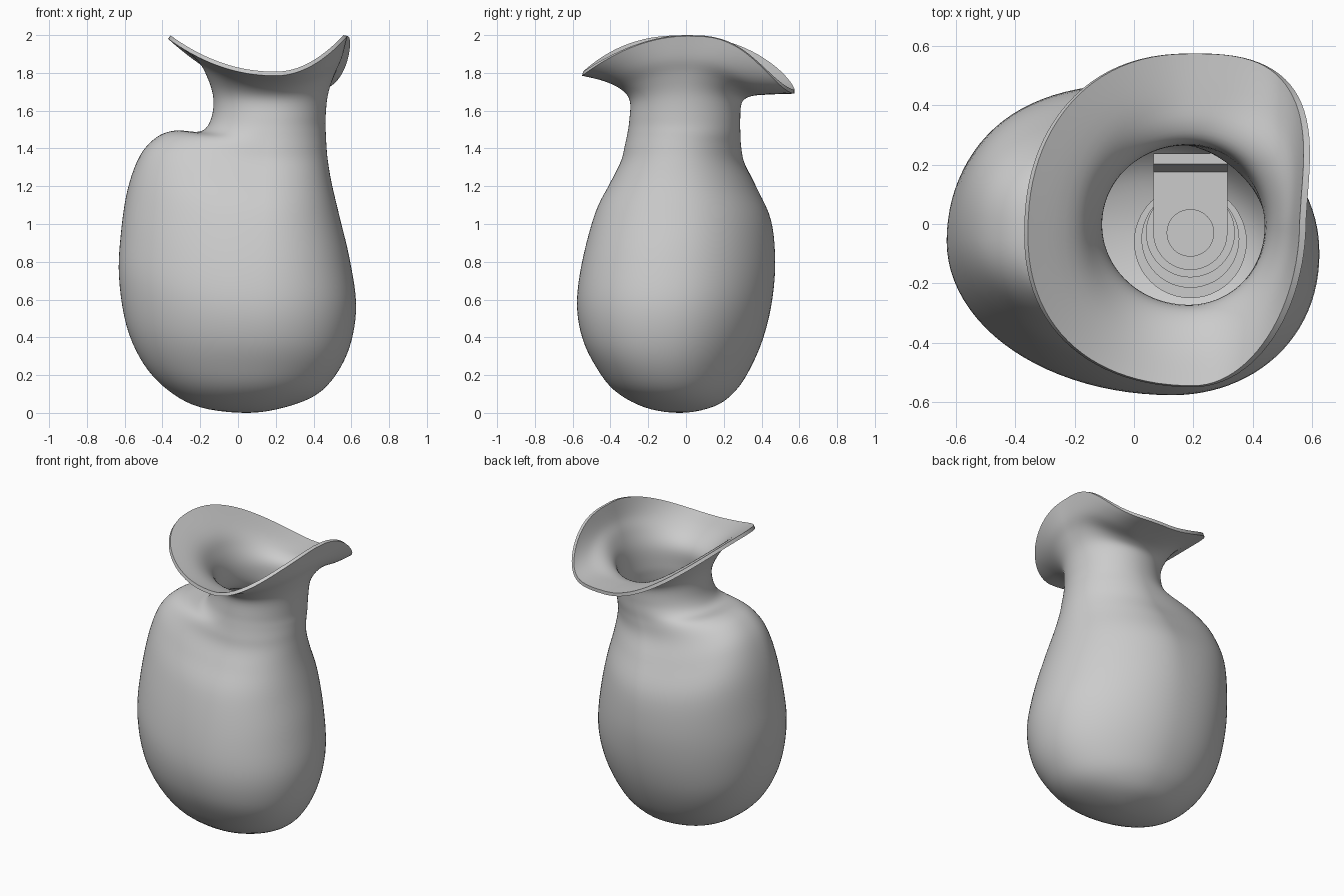
import bpy, bmesh, math
from mathutils import Vector

default_cube = bpy.data.objects.get("Cube")
if default_cube:
    bpy.data.objects.remove(default_cube, do_unlink=True)


def make_material(name, color):
    mat = bpy.data.materials.new(name)
    mat.use_nodes = True
    mat.diffuse_color = color
    mat.node_tree.nodes["Principled BSDF"].inputs["Base Color"].default_value = color
    return mat


grey = make_material("plain grey", (0.6, 0.6, 0.6, 1))


def make_object(name, bm, wall=0):
    bmesh.ops.recalc_face_normals(bm, faces=bm.faces)
    mesh = bpy.data.meshes.new(name)
    bm.to_mesh(mesh)
    bm.free()
    obj = bpy.data.objects.new(name, mesh)
    bpy.context.collection.objects.link(obj)
    mesh.materials.append(grey)
    bpy.ops.object.select_all(action="DESELECT")
    obj.select_set(True)
    bpy.context.view_layer.objects.active = obj
    if wall:
        shell = obj.modifiers.new("wall", "SOLIDIFY")
        shell.thickness = wall
        shell.offset = -1
        bpy.ops.object.modifier_apply(modifier=shell.name)
    bpy.ops.object.shade_smooth_by_angle(angle=math.radians(45))
    return obj


# Four outline rails from the base to the lip: (distance along axis, height)
LEFT = [(.05, 0), (-.2, .03), (-.37, .12), (-.5, .26), (-.59, .46), (-.63, .72),
        (-.62, .95), (-.585, 1.18), (-.52, 1.36), (-.43, 1.46), (-.33, 1.495),
        (-.2, 1.49), (-.145, 1.55), (-.13, 1.66), (-.16, 1.77), (-.22, 1.87), (-.37, 1.98)]
RIGHT = [(.05, 0), (.25, .03), (.42, .1), (.53, .22), (.6, .38), (.625, .58),
         (.59, .82), (.535, 1.05), (.495, 1.22), (.475, 1.34), (.468, 1.42),
         (.465, 1.48), (.463, 1.55), (.475, 1.68), (.51, 1.79), (.55, 1.88), (.58, 1.995)]
FRONT = [(-.03, 0), (-.22, .03), (-.38, .12), (-.48, .25), (-.55, .4), (-.577, .58),
         (-.55, .8), (-.48, 1.06), (-.4, 1.22), (-.345, 1.33), (-.325, 1.41),
         (-.31, 1.48), (-.3, 1.55), (-.297, 1.65), (-.34, 1.71), (-.43, 1.755), (-.55, 1.785)]
BACK = [(-.03, 0), (.15, .035), (.26, .115), (.34, .235), (.41, .4), (.455, .59),
        (.472, .8), (.45, 1.02), (.37, 1.2), (.31, 1.32), (.292, 1.41),
        (.288, 1.48), (.287, 1.55), (.295, 1.64), (.34, 1.675), (.43, 1.685), (.575, 1.69)]


def spline(points, u):
    """Smooth curve through evenly indexed points, level at the base."""
    last = len(points) - 1
    i = min(int(u), last - 1)
    t = u - i
    a, b, c, d = (Vector(points[min(max(k, 0), last)]) for k in range(i - 1, i + 3))
    if i == 0:
        a = Vector((2 * b.x - c.x, c.y))
    return 0.5 * (2 * b + (c - a) * t + (2 * a - 5 * b + 4 * c - d) * t * t
                  + (3 * b - a - 3 * c + d) * t ** 3)


def fade(u, start, end):
    t = min(max((u - start) / (end - start), 0), 1)
    return t * t * (3 - 2 * t)


# Vase shell: rings lofted between the rails, then thickened inwards
SIDES, STEPS = 96, 5
bm = bmesh.new()
spans = len(LEFT) - 1
rings = []
for step in range(1, spans * STEPS + 1):
    u = step / STEPS
    left, right, front, back = (spline(r, u) for r in (LEFT, RIGHT, FRONT, BACK))
    cx = 0.05 + 0.08 * fade(u, 0, 4) + 0.07 * fade(u, 5, spans)
    cy = (front.x + back.x) / 2
    belly = fade(u, 0, 4) * (1 - fade(u, 6, 12))
    shoulder = math.exp(-((u - 9) / 2) ** 2)
    flare = fade(u, 13, spans)
    ring = []
    for k in range(SIDES):
        angle = math.tau * k / SIDES
        c, s = math.cos(angle), math.sin(angle)
        side = right if c > 0 else left
        face = back if s > 0 else front
        power, blend = 1, 2
        if c < 0:
            # The shoulder is a broad shelf all round its left half,
            # and the lip stays high round to the back
            corner = 0.15 if s > 0 else 0.05
            power = 1 - 0.2 * shoulder - corner * flare
            blend = 2 - 0.55 * shoulder
            if s > 0:
                blend -= 0.5 * flare
        elif s > 0:
            # The lip is squarer and dips sooner at its back right-hand corner
            power = 1 - 0.28 * flare - 0.08 * belly
            blend = 2 + 1.5 * flare
        x = cx + abs(c) ** power * (side.x - cx)
        y = cy + abs(s) ** power * (face.x - cy)
        # The belly is skewed: its back swells to one side, its right to the front
        if s > 0:
            x -= 0.13 * belly * s * s
        if c > 0:
            y -= 0.04 * belly * c * c
            x += 0.09 * flare * max(s, 0) * c
        else:
            y -= 0.05 * flare * c * c
        w = abs(c) ** blend
        ring.append(bm.verts.new((x, y, w * side.y + (1 - w) * face.y)))
    rings.append(ring)
for low, high in zip(rings, rings[1:]):
    for k in range(SIDES):
        n = (k + 1) % SIDES
        bm.faces.new((low[k], low[n], high[n], high[k]))
pole = bm.verts.new((0.05, -0.03, 0))
for k in range(SIDES):
    bm.faces.new((pole, rings[0][(k + 1) % SIDES], rings[0][k]))
make_object("vase", bm, wall=0.022)


# Fitting on the inside floor
def disc(name, radius, y, bottom, top):
    bm = bmesh.new()
    bmesh.ops.create_cone(bm, cap_ends=True, segments=48, radius1=radius,
                          radius2=radius, depth=top - bottom)
    bmesh.ops.translate(bm, verts=bm.verts, vec=(0.19, y, (top + bottom) / 2))
    return make_object(name, bm)


disc("fitting_base", 0.19, -0.06, 0.13, 0.18)
disc("fitting_collar", 0.165, -0.05, 0.18, 0.22)
disc("fitting_ring", 0.15, -0.03, 0.22, 0.25)
disc("fitting_button", 0.08, -0.03, 0.25, 0.3)

# Bracket strap with one rounded end and a leaning tab
bm = bmesh.new()
outline = [(0.315, 0.24), (0.065, 0.24)]
outline += [(0.19 + 0.125 * math.cos(a), -0.03 + 0.125 * math.sin(a))
            for a in (math.pi * (1 + k / 20) for k in range(21))]
strap = bm.faces.new([bm.verts.new((x, y, 0.25)) for x, y in outline])
lifted = bmesh.ops.extrude_face_region(bm, geom=[strap])["geom"]
bmesh.ops.translate(bm, verts=[v for v in lifted if isinstance(v, bmesh.types.BMVert)],
                    vec=(0, 0, 0.02))
make_object("bracket_strap", bm)

bm = bmesh.new()
bmesh.ops.create_cube(bm, size=1)
for v in bm.verts:
    lean = 0.03 * v.co.z
    v.co = (0.19 + v.co.x * 0.25, 0.205 + lean + v.co.y * 0.035, 0.33 + v.co.z * 0.14)
make_object("bracket_tab", bm)
